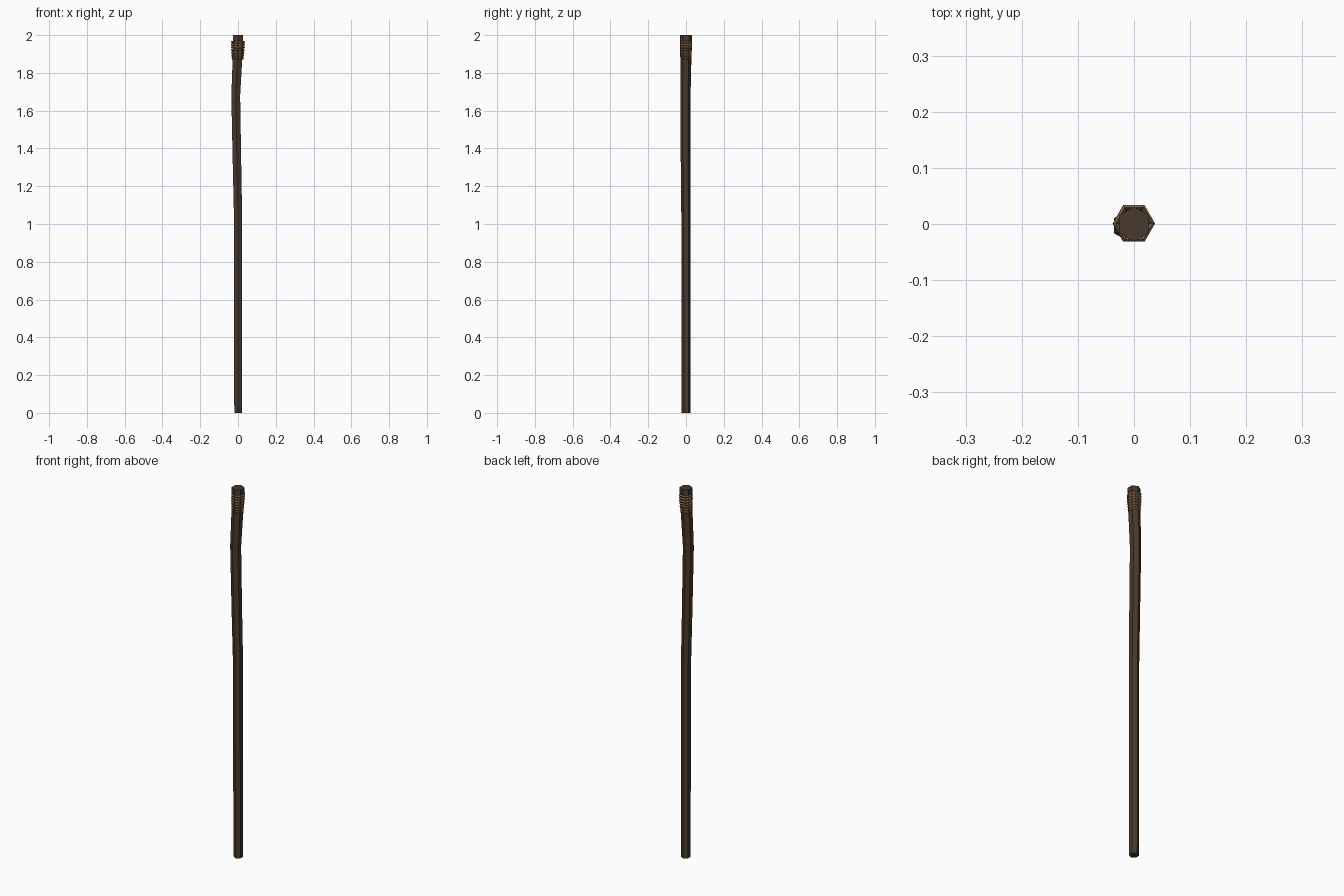
import bpy, bmesh, math

if "Cube" in bpy.data.objects:
    bpy.data.objects.remove(bpy.data.objects["Cube"])

def mat(name, c):
    m = bpy.data.materials.new(name)
    m.diffuse_color = (*c, 1)
    m.use_nodes = True
    m.node_tree.nodes["Principled BSDF"].inputs["Base Color"].default_value = m.diffuse_color
    return m

def loft(name, rings, sides, phase, material, closed=False):
    """Skin a stack of horizontal polygon rings given as (x, y, z, radius)."""
    bm = bmesh.new()
    loops = []
    for x, y, z, r in rings:
        loops.append([bm.verts.new((x + r * math.cos(phase + 2 * math.pi * i / sides),
                                    y + r * math.sin(phase + 2 * math.pi * i / sides), z))
                      for i in range(sides)])
    pairs = list(zip(loops, loops[1:] + loops[:1])) if closed else list(zip(loops, loops[1:]))
    for a, b in pairs:
        for i in range(sides):
            j = (i + 1) % sides
            bm.faces.new((a[i], a[j], b[j], b[i]))
    if not closed:
        bm.faces.new(loops[0][::-1])
        bm.faces.new(loops[-1])
    bmesh.ops.recalc_face_normals(bm, faces=bm.faces)
    me = bpy.data.meshes.new(name)
    bm.to_mesh(me)
    bm.free()
    me.materials.append(material)
    ob = bpy.data.objects.new(name, me)
    bpy.context.collection.objects.link(ob)
    return ob

wood = mat("dark wood", (0.065, 0.042, 0.026))
cord = mat("tan cord", (0.26, 0.15, 0.075))

# Slightly crooked six-sided shaft
loft("shaft", [(0.001, 0.001, 0, 0.024), (0, 0, 1.05, 0.025), (-0.006, -0.002, 1.35, 0.026),
               (-0.012, -0.003, 1.68, 0.027), (-0.004, -0.001, 1.85, 0.029),
               (0, 0, 1.93, 0.031), (0, 0, 2.0, 0.031)], 6, math.pi / 2, wood)

# Cord wrapped around the head, narrower at the bottom
coils = 7
for k in range(coils):
    t = k / (coils - 1)
    z = 1.878 + 0.085 * t
    r = 0.0285 + 0.0045 * min(1, t * 1.5)
    x, y, h = -0.002 * (1 - t), 0.001, 0.0068
    loft(f"cord_coil_{k + 1}", [(x, y, z - h, r), (x, y, z, r + 0.0045),
                                (x, y, z + h, r), (x, y, z, r - 0.0045)], 6, 0, cord, True)
